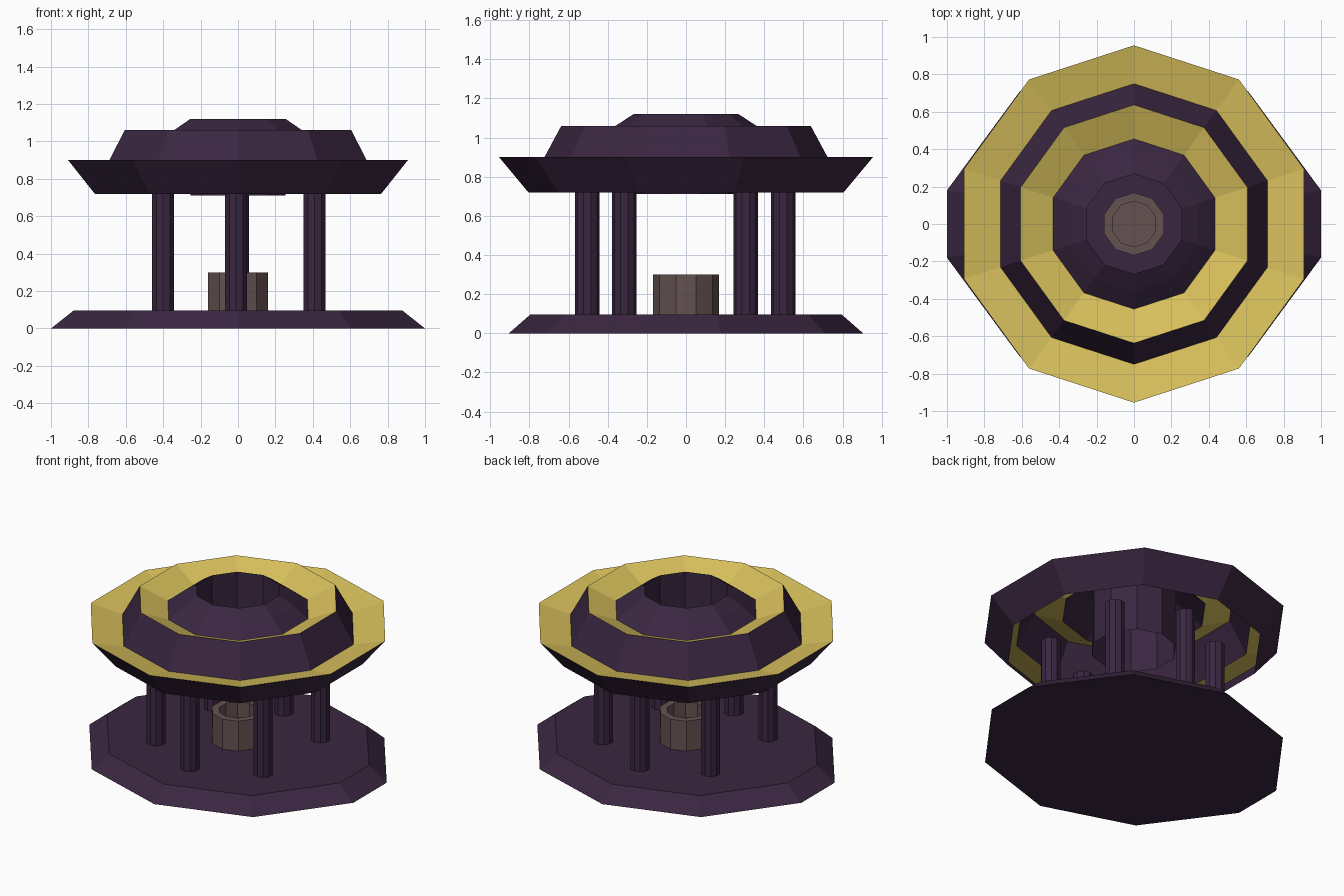
import bpy, bmesh, math

if "Cube" in bpy.data.objects:
    bpy.data.objects.remove(bpy.data.objects["Cube"])


def material(name, rgb):
    m = bpy.data.materials.new(name)
    m.diffuse_color = (*rgb, 1)
    m.use_nodes = True
    m.node_tree.nodes["Principled BSDF"].inputs["Base Color"].default_value = m.diffuse_color
    return m


PURPLE = material("dark_purple", (0.042, 0.0195, 0.052))
YELLOW = material("warm_yellow", (0.69, 0.53, 0.107))
BROWN = material("mauve_brown", (0.13, 0.083, 0.083))

SIDES = 10
DECAGON = [(math.cos(math.radians(90 + 36 * i)), math.sin(math.radians(90 + 36 * i)))
           for i in range(SIDES)]


def loft(name, outline, profile, mats, yellow_bands=(), cap_start=False, cap_end=False, at=(0, 0)):
    """Sweep an outline through (scale, height) steps, optionally capping the ends."""
    bm = bmesh.new()
    rings = [[bm.verts.new((at[0] + x * r, at[1] + y * r, z)) for x, y in outline]
             for r, z in profile]
    n = len(outline)
    for b, (lo, hi) in enumerate(zip(rings, rings[1:])):
        for i in range(n):
            j = (i + 1) % n
            f = bm.faces.new((lo[i], lo[j], hi[j], hi[i]))
            f.material_index = 1 if b in yellow_bands else 0
    if cap_start:
        bm.faces.new(rings[0][::-1])
    if cap_end:
        bm.faces.new(rings[-1])
    me = bpy.data.meshes.new(name)
    bm.to_mesh(me)
    bm.free()
    for m in mats:
        me.materials.append(m)
    ob = bpy.data.objects.new(name, me)
    bpy.context.collection.objects.link(ob)
    return ob


# Stepped base slab with a slightly uneven ten-sided outline
half = [(0, 0.905), (-0.61, 0.71), (-1, 0.18), (-1, -0.18), (-0.61, -0.71)]
base_outline = half + [(-x, -y) for x, y in half]
loft("base", base_outline, [(1, 0), (0.88, 0.095)], [PURPLE], cap_start=True, cap_end=True)

# Tiered roof shell, open below and through the central shaft
roof = [(0.805, 0.72), (0.955, 0.90), (0.75, 0.85), (0.637, 1.06),
        (0.455, 0.985), (0.36, 1.06), (0.268, 1.12), (0.268, 0.712)]
loft("roof", DECAGON, roof, [PURPLE, YELLOW], yellow_bands=(1, 3))

# Hollow basin in the centre
loft("basin", DECAGON, [(0.168, 0.09), (0.168, 0.30), (0.122, 0.30), (0.122, 0.19)],
     [BROWN], cap_start=True, cap_end=True)

# Six columns
spots = [(-0.01, -0.505), (0, 0.497), (-0.4, -0.315), (0.41, -0.315), (-0.4, 0.305), (0.41, 0.305)]
for k, p in enumerate(spots):
    loft(f"column_{k + 1}", DECAGON, [(0.062, 0.08), (0.062, 0.76)], [PURPLE],
         cap_start=True, cap_end=True, at=p)
